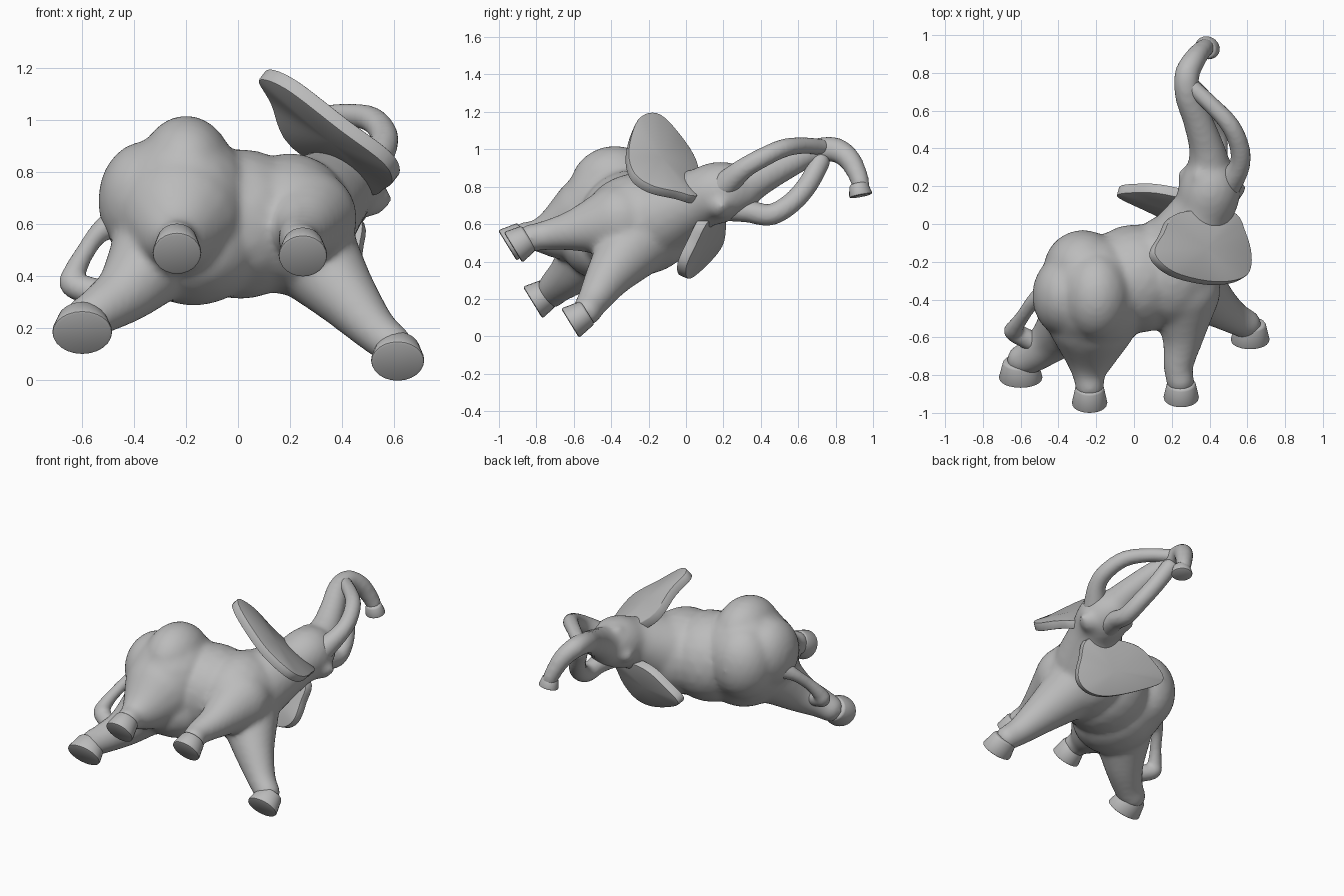
import bpy, bmesh, math
from mathutils import Vector, Matrix

grey = bpy.data.materials.new("grey clay")
grey.diffuse_color = (0.5, 0.5, 0.5, 1)

DOWN = Vector((0, -0.85, -0.52)).normalized()         # direction the soles face


def spline(pts, steps, closed=False):
    """Catmull-Rom curve through points of any size."""
    p = [Vector(q) for q in pts]
    n, out = len(p), []
    for i in range(n if closed else n - 1):
        if closed:
            a, b, c, d = (p[(i + k) % n] for k in (-1, 0, 1, 2))
        else:
            a, b, c, d = (p[min(max(i + k, 0), n - 1)] for k in (-1, 0, 1, 2))
        for s in range(steps):
            t = s / steps
            out.append(0.5 * (2 * b + (c - a) * t + (2 * a - 5 * b + 4 * c - d) * t * t
                              + (3 * b - a - 3 * c + d) * t ** 3))
    if not closed:
        out.append(p[-1])
    return out


def blob(bm, c, r):
    m = Matrix.Translation(c) @ Matrix.Diagonal((*r, 1))
    bmesh.ops.create_icosphere(bm, subdivisions=3, radius=1, matrix=m)


def limb(bm, pts, steps=9):
    """Overlapping balls along a path of x, y, z, radius."""
    for q in spline(pts, steps):
        blob(bm, Vector(q[:3]), (q[3],) * 3)


def finish(name, bm, voxel=0, smooth=0, bevel=0):
    me = bpy.data.meshes.new(name)
    bmesh.ops.recalc_face_normals(bm, faces=bm.faces)
    bm.to_mesh(me)
    bm.free()
    me.materials.append(grey)
    ob = bpy.data.objects.new(name, me)
    bpy.context.collection.objects.link(ob)
    bpy.ops.object.select_all(action='DESELECT')
    ob.select_set(True)
    bpy.context.view_layer.objects.active = ob
    if voxel:
        m = ob.modifiers.new("fuse", 'REMESH')
        m.mode, m.voxel_size = 'VOXEL', voxel
        m = ob.modifiers.new("soften", 'SMOOTH')
        m.factor, m.iterations = 0.5, smooth
    if bevel:
        m = ob.modifiers.new("round", 'BEVEL')
        m.width, m.segments, m.limit_method = bevel, 2, 'ANGLE'
    bpy.ops.object.convert(target='MESH')
    bpy.ops.object.shade_smooth_by_angle(angle=math.radians(40))
    return ob


# Torso, legs, head and trunk fused into one skin
bm = bmesh.new()
blob(bm, (-0.21, -0.37, 0.65), (0.285, 0.315, 0.325))                  # haunches
blob(bm, (-0.2, -0.38, 0.8), (0.185, 0.24, 0.22))
blob(bm, (-0.36, -0.38, 0.69), (0.18, 0.22, 0.23))
blob(bm, (-0.27, -0.24, 0.66), (0.21, 0.21, 0.25))
blob(bm, (-0.17, -0.4, 0.5), (0.26, 0.27, 0.215))
blob(bm, (0.01, -0.29, 0.6), (0.3, 0.29, 0.29))                        # belly
blob(bm, (0.2, -0.25, 0.6), (0.25, 0.31, 0.275))                       # chest
limb(bm, [(0.25, -0.14, 0.64, 0.22), (0.36, 0.06, 0.73, 0.165),
          (0.4, 0.18, 0.77, 0.165), (0.4, 0.28, 0.78, 0.125)])
limb(bm, [(-0.3, -0.47, 0.5, 0.19), (-0.42, -0.6, 0.35, 0.125),
          (-0.53, -0.69, 0.27, 0.095), (-0.59, -0.72, 0.235, 0.085)])  # hind far
limb(bm, [(-0.22, -0.48, 0.63, 0.25), (-0.23, -0.66, 0.56, 0.15),
          (-0.24, -0.78, 0.54, 0.09), (-0.235, -0.86, 0.535, 0.077)])  # hind near
limb(bm, [(0.26, -0.35, 0.62, 0.2), (0.26, -0.58, 0.57, 0.115),
          (0.235, -0.75, 0.54, 0.08), (0.245, -0.83, 0.525, 0.076)])   # front near
limb(bm, [(0.27, -0.27, 0.5, 0.19), (0.4, -0.4, 0.34, 0.13),
          (0.52, -0.49, 0.2, 0.09), (0.595, -0.53, 0.135, 0.08)])      # front far
limb(bm, [(0.4, 0.28, 0.79, 0.12), (0.385, 0.4, 0.85, 0.095), (0.34, 0.54, 0.92, 0.08),
          (0.285, 0.68, 0.985, 0.07), (0.28, 0.79, 1.0, 0.068),
          (0.32, 0.87, 0.95, 0.062), (0.36, 0.92, 0.86, 0.054), (0.38, 0.935, 0.8, 0.05)])
limb(bm, [(0.45, 0.17, 0.72, 0.1), (0.51, 0.18, 0.7, 0.07), (0.56, 0.19, 0.7, 0.035)])  # jaw
for c in ((0.35, 0.25, 0.875), (0.28, 0.25, 0.74)):                    # brows
    blob(bm, c, (0.05, 0.055, 0.05))
finish("body", bm, 0.016, 14)

# Curved tusks reaching up to the trunk
for name, path in (
    ("upper_tusk", [(0.49, 0.2, 0.8, 0.075), (0.555, 0.3, 0.89, 0.057), (0.56, 0.4, 0.95, 0.053),
                    (0.51, 0.52, 1.005, 0.05), (0.41, 0.63, 1.02, 0.045), (0.3, 0.73, 1.01, 0.045)]),
    ("lower_tusk", [(0.4, 0.22, 0.69, 0.075), (0.43, 0.33, 0.67, 0.062), (0.44, 0.45, 0.65, 0.058),
                    (0.42, 0.56, 0.71, 0.056), (0.37, 0.65, 0.81, 0.055), (0.31, 0.715, 0.93, 0.055)]),
):
    bm = bmesh.new()
    limb(bm, path, 8)
    finish(name, bm, 0.012, 4)

# Tail looping down to the hind leg
bm = bmesh.new()
limb(bm, [(-0.44, -0.35, 0.62, 0.07), (-0.53, -0.41, 0.57, 0.042), (-0.59, -0.49, 0.49, 0.037),
          (-0.63, -0.55, 0.41, 0.045), (-0.63, -0.575, 0.365, 0.052), (-0.52, -0.63, 0.33, 0.055)], 8)
finish("tail", bm, 0.012, 4)

# Flat-soled feet and the trunk tip
turn = (-DOWN).to_track_quat('Z', 'Y').to_matrix().to_4x4()


def pad(name, sole, rx, ry, depth, axis=turn, top=0.78):
    bm = bmesh.new()
    m = Matrix.Translation(sole) @ axis @ Matrix.Diagonal((rx, ry, 1, 1))
    bmesh.ops.create_cone(bm, cap_ends=True, segments=24, radius1=1, radius2=top, depth=depth,
                          matrix=m @ Matrix.Translation((0, 0, depth / 2)))
    finish(name, bm, bevel=0.012)


pad("hind_foot_far", (-0.6, -0.82, 0.18), 0.118, 0.1, 0.11)
pad("hind_foot_near", (-0.235, -0.955, 0.485), 0.096, 0.096, 0.11)
pad("front_foot_near", (0.25, -0.925, 0.475), 0.096, 0.096, 0.1)
pad("front_foot_far", (0.615, -0.62, 0.07), 0.105, 0.092, 0.11)
tip = Vector((-0.1, -0.2, 1)).to_track_quat('Z', 'Y').to_matrix().to_4x4()
pad("trunk_tip", (0.39, 0.935, 0.75), 0.07, 0.063, 0.07, tip, 0.75)

# Large plate ears: outline and plane normal of each
ears = {
    "upper_ear": ([(0.22, 0.05, 0.915), (0.14, -0.06, 1.085), (0.095, -0.165, 1.175),
                   (0.2, -0.265, 1.14), (0.41, -0.315, 0.98), (0.57, -0.29, 0.86),
                   (0.61, -0.2, 0.79), (0.58, -0.06, 0.755), (0.5, 0.06, 0.74)],
                  (0.573, 0.338, 0.738)),
    "lower_ear": ([(0.17, 0.18, 0.66), (0.0, 0.19, 0.58), (-0.085, 0.17, 0.49),
                   (0.05, 0.1, 0.4), (0.24, 0.015, 0.325), (0.37, -0.02, 0.325),
                   (0.455, -0.02, 0.39), (0.475, 0.03, 0.5), (0.46, 0.1, 0.63)],
                  (-0.247, -0.893, 0.374)),
}
for name, (outline, normal) in ears.items():
    bm = bmesh.new()
    rim = spline(outline, 5, True)
    rings = []
    for k in (-0.028, 0.028):
        pts = [p + Vector(normal) * k for p in rim]
        pts.append(sum(pts, Vector()) / len(pts))
        rings.append([bm.verts.new(p) for p in pts])
    lo, hi = rings
    n = len(rim)
    for i in range(n):
        j = (i + 1) % n
        bm.faces.new((lo[i], lo[j], hi[j], hi[i]))
        for ring in rings:
            bm.faces.new((ring[i], ring[j], ring[n]))
    finish(name, bm, bevel=0.006)
